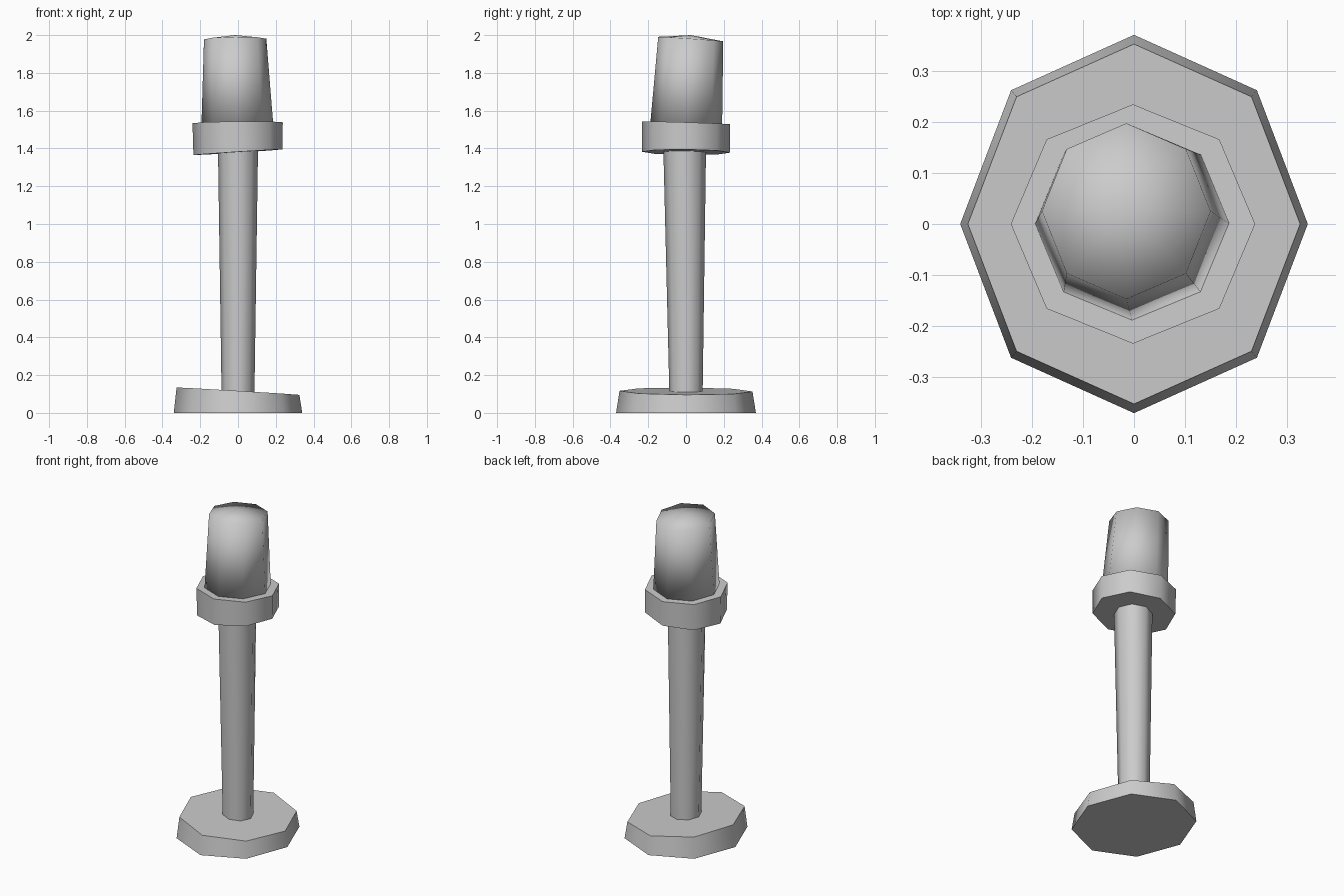
import bpy, bmesh
from math import cos, sin, pi, radians

if "Cube" in bpy.data.objects:
    bpy.data.objects.remove(bpy.data.objects["Cube"])

SIDES = 8


def add_ring(bm, cx, cy, rx, ry, z, sx=0.0, sy=0.0):
    """Octagon ring; sx and sy are the slopes of its tilted plane."""
    ring = []
    for i in range(SIDES):
        a = 2 * pi * i / SIDES
        x, y = cx + rx * cos(a), cy + ry * sin(a)
        ring.append(bm.verts.new((x, y, z + sx * x + sy * y)))
    return ring


def make_part(name, bottom, top, apex=None, angle=50):
    bm = bmesh.new()
    lo, hi = add_ring(bm, *bottom), add_ring(bm, *top)
    bm.faces.new(lo[::-1])
    for i in range(SIDES):
        j = (i + 1) % SIDES
        bm.faces.new((lo[i], lo[j], hi[j], hi[i]))
    if apex:
        tip = bm.verts.new(apex)
        for i in range(SIDES):
            bm.faces.new((hi[i], hi[(i + 1) % SIDES], tip))
    else:
        bm.faces.new(hi)
    mesh = bpy.data.meshes.new(name)
    bm.to_mesh(mesh)
    bm.free()
    obj = bpy.data.objects.new(name, mesh)
    bpy.context.collection.objects.link(obj)
    bpy.ops.object.select_all(action='DESELECT')
    obj.select_set(True)
    bpy.context.view_layer.objects.active = obj
    bpy.ops.object.shade_smooth_by_angle(angle=radians(angle))
    return obj


# Wide foot with a sloping top
make_part("base", (0, 0, 0.34, 0.37, 0),
          (0, 0, 0.325, 0.352, 0.115, -0.06, -0.005))

# Slender stem widening upwards
make_part("stem", (0, 0, 0.087, 0.088, 0.10),
          (0, -0.007, 0.106, 0.113, 1.40))

# Tilted collar
make_part("collar", (0, 0, 0.236, 0.232, 1.38, 0.064, -0.01),
          (-0.002, 0, 0.239, 0.234, 1.536, 0.01, -0.032))

# Leaning head with a shallow domed top
make_part("head", (-0.003, 0, 0.191, 0.191, 1.51),
          (-0.015, 0.025, 0.165, 0.172, 1.981, 0.01, -0.07),
          apex=(-0.015, 0.025, 2.0), angle=100)
